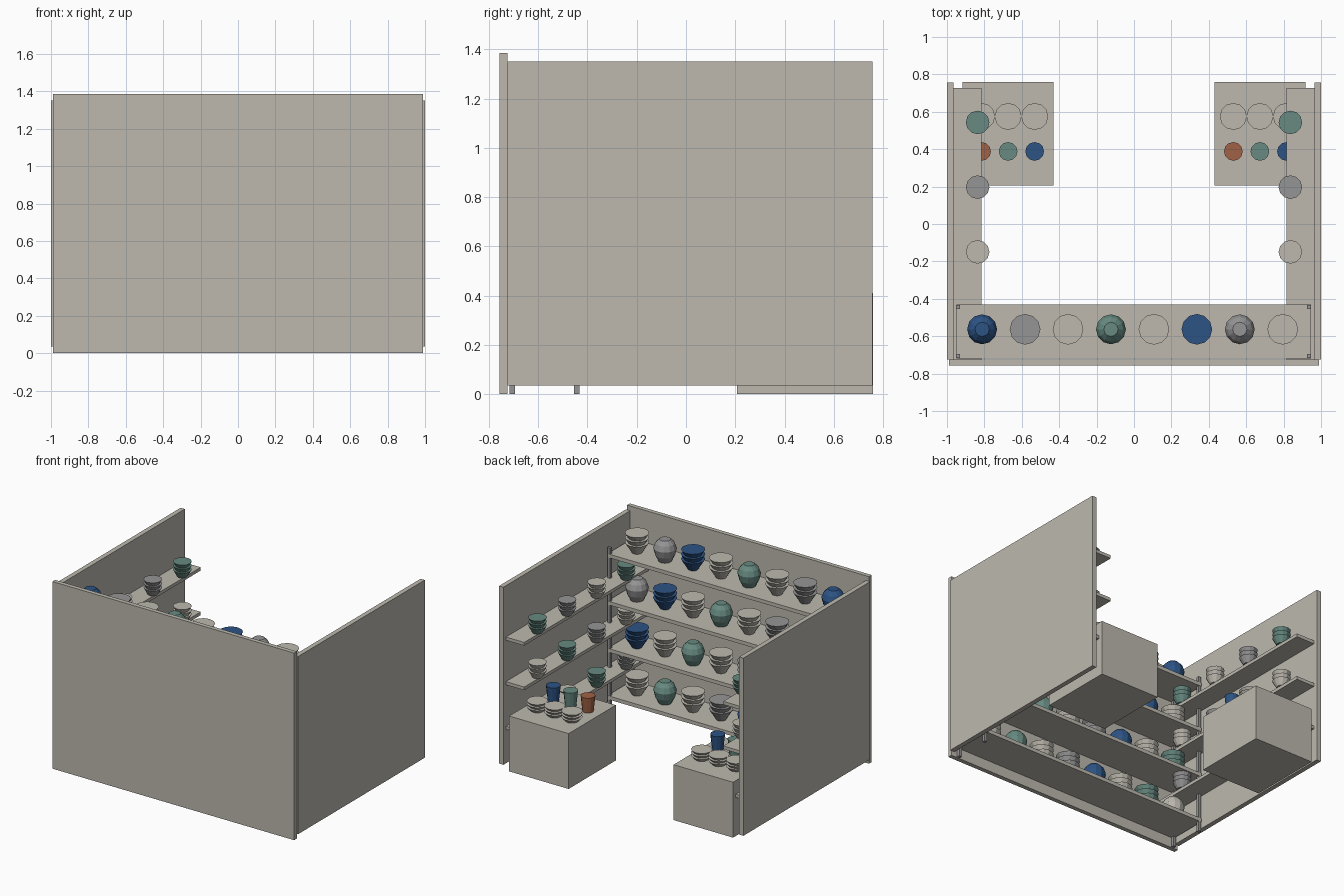
import bpy
import bmesh
from math import cos, sin, pi

cube = bpy.data.objects.get("Cube")
if cube:
    bpy.data.objects.remove(cube, do_unlink=True)


def material(name, r, g, b):
    m = bpy.data.materials.new(name)
    m.use_nodes = True
    m.diffuse_color = (r, g, b, 1)
    m.node_tree.nodes["Principled BSDF"].inputs["Base Color"].default_value = (r, g, b, 1)
    return m


cream = material("warm_cream", 0.51, 0.485, 0.43)
grey = material("mid_grey", 0.30, 0.30, 0.30)
blue = material("deep_blue", 0.026, 0.088, 0.235)
green = material("sage_green", 0.135, 0.255, 0.22)
orange = material("terracotta", 0.35, 0.12, 0.06)


def finish(bm, name, mat):
    bmesh.ops.recalc_face_normals(bm, faces=bm.faces)
    mesh = bpy.data.meshes.new(name)
    bm.to_mesh(mesh)
    bm.free()
    mesh.materials.append(mat)
    ob = bpy.data.objects.new(name, mesh)
    bpy.context.collection.objects.link(ob)


def box(name, xs, ys, zs, mat):
    bm = bmesh.new()
    bmesh.ops.create_cube(bm, size=1)
    for v in bm.verts:
        v.co = [a + (b - a) * (c + 0.5) for (a, b), c in zip((xs, ys, zs), v.co)]
    finish(bm, name, mat)


def lathe(name, profile, place, mat, sides=12):
    """Spin (radius, height) points about a vertical axis and cap both ends."""
    bm = bmesh.new()
    x, y, z = place
    rings = [[bm.verts.new((x + r * cos(2 * pi * i / sides),
                            y + r * sin(2 * pi * i / sides), z + h))
              for i in range(sides)] for r, h in profile]
    for low, high in zip(rings, rings[1:]):
        for i in range(sides):
            j = (i + 1) % sides
            bm.faces.new((low[i], low[j], high[j], high[i]))
    bm.faces.new(rings[0])
    bm.faces.new(rings[-1])
    finish(bm, name, mat)


def stack(foot, rim, height, step, count=3):
    """Profile of nested bowls: each rim stands out over the next wall."""
    neck = foot + (rim - foot) * (height - step) / height
    points = [(foot, 0)]
    for k in range(count):
        points.append((rim, height + k * step))
        if k < count - 1:
            points.append((neck, height + k * step))
    return points


JAR = [(0.045, 0), (0.068, 0.045), (0.08, 0.095), (0.066, 0.132), (0.038, 0.16)]
BOWLS = stack(0.035, 0.082, 0.075, 0.035)
SMALL_BOWLS = stack(0.035, 0.063, 0.05, 0.03)
PLATES = stack(0.045, 0.072, 0.028, 0.022)
CUP = [(0.038, 0), (0.05, 0.115)]

# Screen walls
box("front_panel", (-0.99, 0.99), (-0.757, -0.725), (0, 1.385), cream)
for side, label in ((-1, "right"), (1, "left")):
    box(label + "_wall", (side * 0.965, side), (-0.725, 0.757), (0.035, 1.35), cream)

# Long rack with posts
for x in (-0.94, 0.935):
    for y in (-0.706, -0.443):
        box("rack_post", (x - 0.011, x + 0.011), (y - 0.011, y + 0.011), (0, 1.195), grey)

glazes = [blue, grey, cream, green, cream]
for row in range(4):
    top = 0.10 + 0.35 * row
    box("long_shelf", (-0.95, 0.945), (-0.72, -0.43), (top - 0.027, top), cream)
    for i in range(8):
        n = i + row - 3
        place = (-0.812 + 0.2296 * i, -0.563, top)
        if n % 3 == 0:
            lathe("lidded_jar", JAR, place, glazes[n % 5])
        else:
            lathe("bowl_stack", BOWLS, place, glazes[n % 5])

# Side shelves with small bowls
side_glazes = [green, cream, grey]
for side in (-1, 1):
    for row in range(3):
        top = 0.31 + 0.33 * row
        box("side_shelf", (side * 0.815, side * 0.966), (-0.725, 0.728),
            (top - 0.024, top), cream)
        for k in range(4):
            lathe("small_bowl_stack", SMALL_BOWLS,
                  (side * 0.836, -0.495 + 0.346 * k, top),
                  side_glazes[(k + 2 - row) % 3])

# Plinths with plates and cups
for side in (-1, 1):
    box("plinth", (side * 0.43, side * 0.917), (0.207, 0.759), (0, 0.41), cream)
    for k, mat in enumerate((orange, green, blue)):
        x = side * 0.673 + 0.142 * (k - 1)
        lathe("plate_stack", PLATES, (x, 0.575, 0.41), cream)
        lathe("cup", CUP, (x, 0.388, 0.41), mat)
